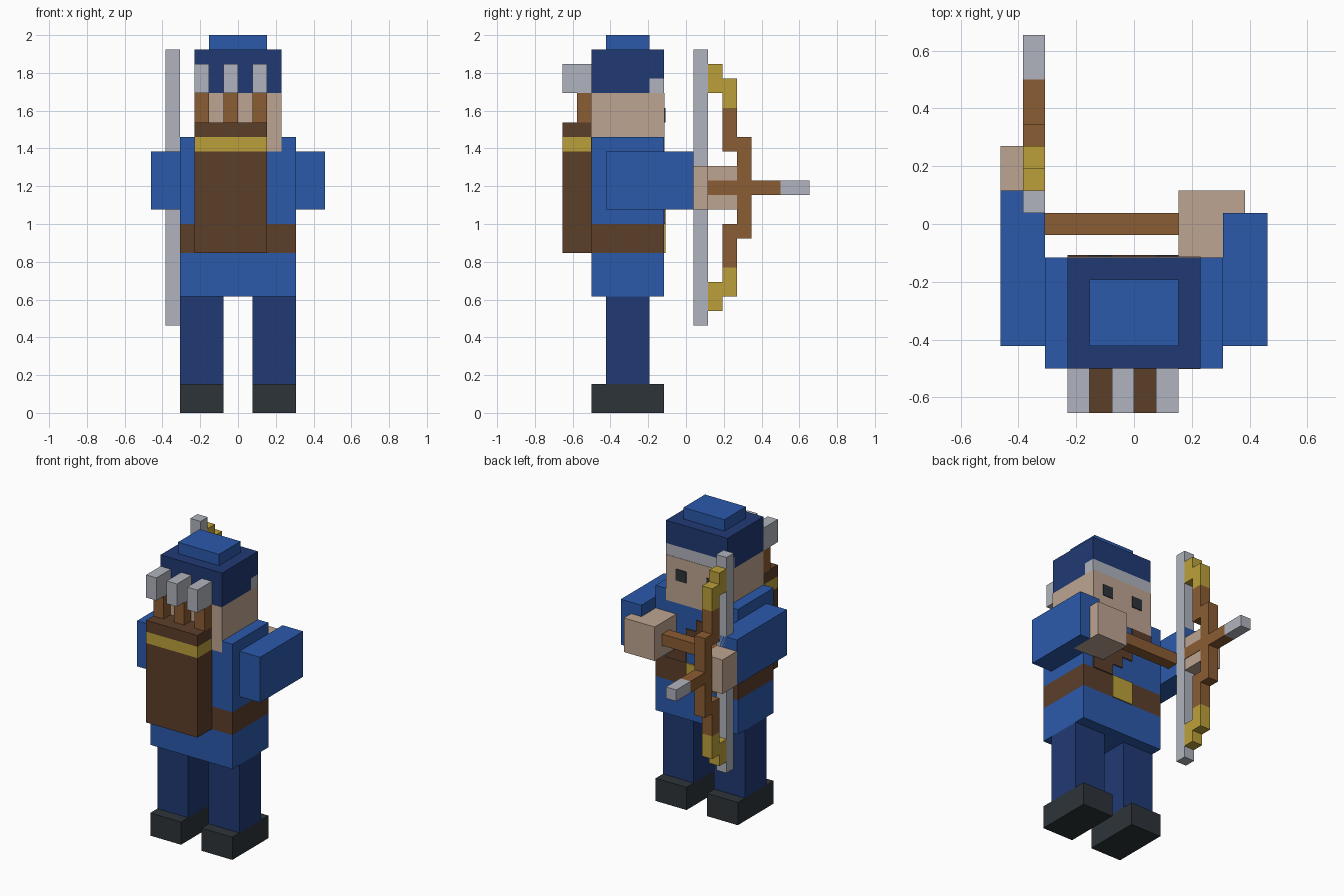
import bpy
import bmesh
from mathutils import Matrix, Vector

# Everything sits on a block grid: 26 blocks make the full height
UNIT = 1 / 13

if "Cube" in bpy.data.objects:
    bpy.data.objects.remove(bpy.data.objects["Cube"], do_unlink=True)


def linear(value):
    value /= 255
    return value / 12.92 if value <= 0.04045 else ((value + 0.055) / 1.055) ** 2.4


def make_material(name, hex_code):
    colour = [linear(channel) for channel in bytes.fromhex(hex_code)] + [1]
    material = bpy.data.materials.new(name)
    material.use_nodes = True
    material.diffuse_color = colour
    shader = material.node_tree.nodes["Principled BSDF"]
    shader.inputs["Base Color"].default_value = colour
    shader.inputs["Roughness"].default_value = 0.9
    return material


blue = make_material("tunic blue", "2B5AAB")
navy = make_material("navy cloth", "213A75")
skin = make_material("skin", "BEA592")
leather = make_material("dark leather", "5C3F2A")
wood = make_material("wood", "8B5D33")
gold = make_material("gold", "BCA03A")
grey = make_material("light grey", "B0B4BD")
black = make_material("boot black", "2D3439")


def blocks(name, material, *spans):
    """One object made of boxes, each given as x, y and z ranges in blocks."""
    mesh = bpy.data.meshes.new(name)
    bm = bmesh.new()
    for span in spans:
        low = Vector([axis[0] for axis in span]) * UNIT
        high = Vector([axis[1] for axis in span]) * UNIT
        place = Matrix.Translation((low + high) / 2) @ Matrix.Diagonal((*(high - low), 1))
        bmesh.ops.create_cube(bm, size=1, matrix=place)
    bm.to_mesh(mesh)
    bm.free()
    mesh.materials.append(material)
    obj = bpy.data.objects.new(name, mesh)
    bpy.context.collection.objects.link(obj)
    return obj


BODY = (-6.5, -1.5)      # depth of torso, head and boots
INNER = (-5.5, -2.5)     # depth of legs and cap crown
WIDE = (-4, 4)
HEAD = (-3, 3)
PLATE = (-1.5, -1.4)     # thin details on the chest and face

# Legs and boots
for side, span in (("left", (1, 4)), ("right", (-4, -1))):
    blocks(side + "_boot", black, (span, BODY, (0, 2)))
    blocks(side + "_leg", navy, (span, INNER, (2, 8)))

# Torso in layers, with belt, buckle and diagonal chest strap
blocks("tunic_skirt", blue, (WIDE, BODY, (8, 11)))
blocks("belt", leather, (WIDE, BODY, (11, 13)))
blocks("tunic_chest", blue, (WIDE, BODY, (13, 19)))
blocks("buckle", gold, ((-1, 1), PLATE, (11, 13)))
blocks("chest_strap", leather,
       *[((1 - i, 3 - i), PLATE, (13 + i, 14 + i)) for i in range(5)])

# Head, fringe, eyes and cap
blocks("head", skin, (HEAD, (-6.53, -1.47), (18, 22)))
blocks("fringe", grey, (HEAD, (-2.5, -1.5), (22, 23)))
blocks("cap_back", navy, (HEAD, (-6.5, -2.5), (22, 23)))
blocks("cap", navy, (HEAD, BODY, (23, 25)))
blocks("cap_crown", blue, ((-2, 2), INNER, (25, 26)))
blocks("eyes", black, *[((x, x + 1), PLATE, (20, 21)) for x in (-2, 1)])

# Arms reaching forward; the right one holds the bow, the left one draws it
ARM_Z, HAND_Z = (14, 18), (14, 17)
blocks("left_arm", blue, ((4, 6), (-5.5, 0.5), ARM_Z))
blocks("left_hand", skin, ((2, 5), (-1.5, 1.5), HAND_Z))
blocks("right_arm", blue, ((-6, -4), (-5.5, 0.5), ARM_Z),
       ((-6, -4.04), (0.5, 1.5), ARM_Z))
blocks("right_hand", skin, ((-6, -4.04), (1.5, 3.5), HAND_Z))

# Bow: stepped limbs mirrored above and below the grip
BOW_X, MIDDLE = (-5, -4), 15.5


def limbs(depth, near, far):
    return [(BOW_X, depth, (MIDDLE + near, MIDDLE + far)),
            (BOW_X, depth, (MIDDLE - far, MIDDLE - near))]


blocks("bow_string", grey, (BOW_X, (0.5, 1.5), (6, 25)))
blocks("bow_grip", wood, (BOW_X, (3.5, 4.5), (12, 19)))
blocks("bow_limbs", wood, *limbs((2.5, 3.5), 2.5, 5.5))
blocks("bow_tips", gold, *limbs((2.5, 3.5), 5.5, 7.5), *limbs((1.5, 2.5), 6.5, 8.5))

# Nocked arrow and the drawn bar between the hands
SHAFT_Z = (15, 16)
blocks("arrow_shaft", wood, (BOW_X, (1.5, 6.5), SHAFT_Z))
blocks("arrow_tip", grey, (BOW_X, (6.5, 8.5), SHAFT_Z))
blocks("draw_bar", wood, ((-4, 2), (-0.5, 0.5), SHAFT_Z))

# Quiver with three spare arrows
QUIVER_X, QUIVER_Y = (-3, 2), (-8.5, -6.5)
blocks("quiver", leather, (QUIVER_X, QUIVER_Y, (11, 18)))
blocks("quiver_band", gold, (QUIVER_X, QUIVER_Y, (18, 19)))
blocks("quiver_rim", leather, (QUIVER_X, QUIVER_Y, (19, 20)))
for number, x in enumerate((-3, -1, 1), 1):
    blocks(f"spare_shaft_{number}", wood, ((x, x + 1), (-7.5, -6.5), (20, 22)))
    blocks(f"spare_fletching_{number}", grey, ((x, x + 1), QUIVER_Y, (22, 24)))
